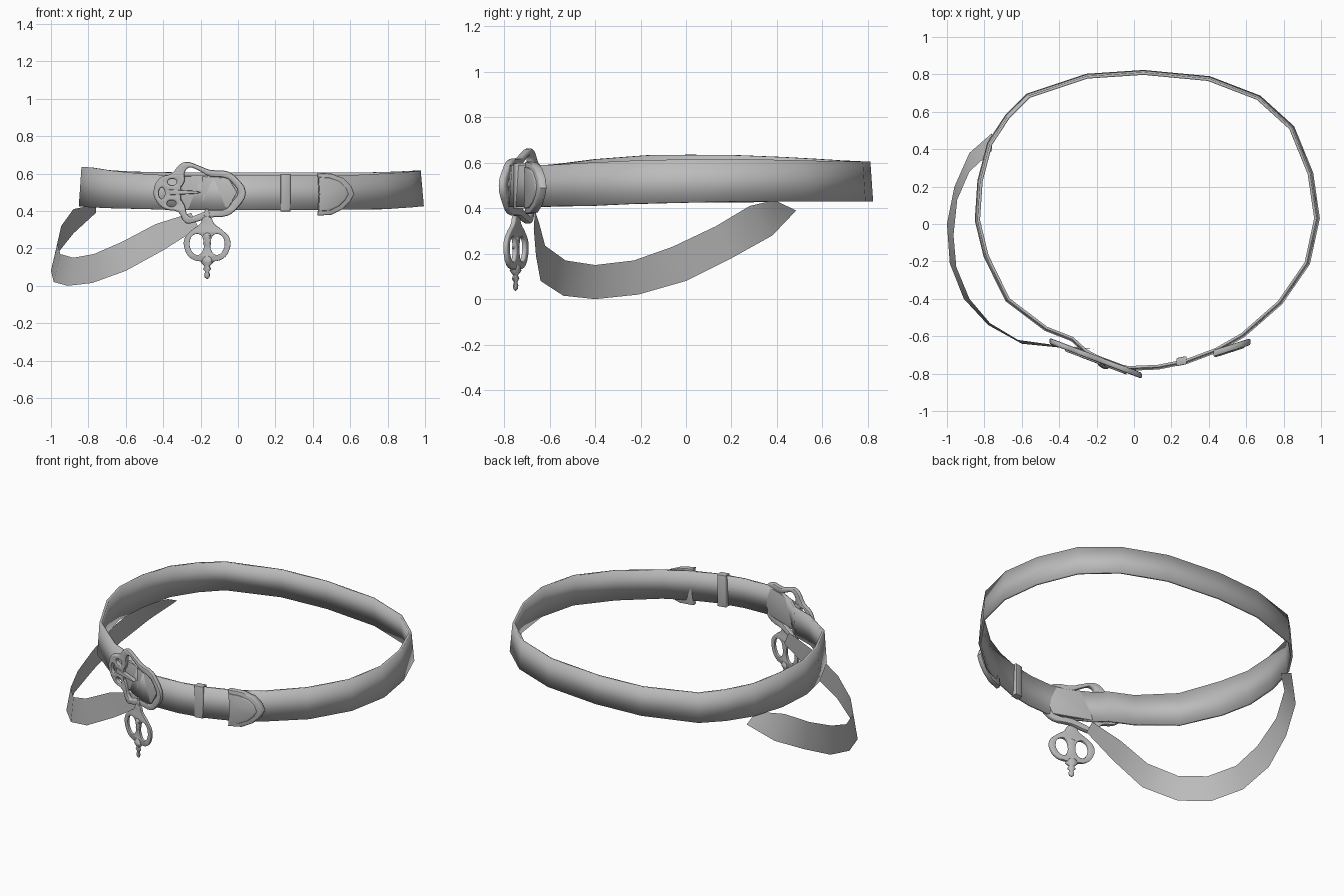
import bpy, bmesh, math
from mathutils import Vector

cube = bpy.data.objects.get("Cube")
if cube:
    bpy.data.objects.remove(cube, do_unlink=True)

GREY = (0.5, 0.5, 0.5, 1)
mat = bpy.data.materials.new("grey")
mat.use_nodes = True
mat.diffuse_color = GREY
bsdf = next(n for n in mat.node_tree.nodes if n.type == 'BSDF_PRINCIPLED')
bsdf.inputs["Base Color"].default_value = GREY


def add_object(name, mesh, angle=40):
    """Link a mesh, give it the material and smooth its soft edges."""
    mesh.materials.clear()
    mesh.materials.append(mat)
    ob = bpy.data.objects.new(name, mesh)
    bpy.context.collection.objects.link(ob)
    bpy.ops.object.select_all(action='DESELECT')
    ob.select_set(True)
    bpy.context.view_layer.objects.active = ob
    bpy.ops.object.shade_smooth_by_angle(angle=math.radians(angle))
    return ob


def ribbon(name, upper, lower, closed=False, thick=0.0):
    """Strip of quads between two edge paths."""
    bm = bmesh.new()
    up = [bm.verts.new(p) for p in upper]
    lo = [bm.verts.new(p) for p in lower]
    n = len(up)
    for i in range(n if closed else n - 1):
        j = (i + 1) % n
        bm.faces.new((lo[i], lo[j], up[j], up[i]))
    me = bpy.data.meshes.new(name)
    bm.to_mesh(me)
    bm.free()
    ob = add_object(name, me, 50)
    if thick:
        mod = ob.modifiers.new("thickness", 'SOLIDIFY')
        mod.thickness = thick
        mod.offset = 0
    return ob


def plate(name, outlines, y_mid, x_mid, slope, half, bevel=0.006, smooth=True):
    """Bevelled plate from x-z outlines (later ones are holes), sheared to follow the belt."""
    cu = bpy.data.curves.new(name + "_outline", 'CURVE')
    cu.dimensions = '2D'
    cu.fill_mode = 'BOTH'
    cu.extrude = half - bevel
    cu.bevel_depth = bevel
    cu.bevel_resolution = 1
    cu.offset = -bevel
    cu.resolution_u = 3
    for pts in outlines:
        if smooth:
            sp = cu.splines.new('BEZIER')
            sp.bezier_points.add(len(pts) - 1)
            for bp, p in zip(sp.bezier_points, pts):
                bp.co = (p[0], p[1], 0)
                bp.handle_left_type = bp.handle_right_type = 'AUTO'
        else:
            sp = cu.splines.new('POLY')
            sp.points.add(len(pts) - 1)
            for sp_pt, p in zip(sp.points, pts):
                sp_pt.co = (p[0], p[1], 0, 1)
        sp.use_cyclic_u = True
    tmp = bpy.data.objects.new(name + "_outline", cu)
    bpy.context.collection.objects.link(tmp)
    deps = bpy.context.evaluated_depsgraph_get()
    me = bpy.data.meshes.new_from_object(tmp.evaluated_get(deps))
    bpy.data.objects.remove(tmp, do_unlink=True)
    bm = bmesh.new()
    bm.from_mesh(me)
    bmesh.ops.remove_doubles(bm, verts=bm.verts, dist=0.0002)
    for v in bm.verts:
        x, z, w = v.co
        v.co = (x, y_mid + slope * (x - x_mid) - w, z)
    bmesh.ops.recalc_face_normals(bm, faces=bm.faces)
    bm.to_mesh(me)
    bm.free()
    me.name = name
    return add_object(name, me)


def ellipse(cx, cz, rx, rz, n=8):
    return [(cx + rx * math.cos(k * math.tau / n), cz + rz * math.sin(k * math.tau / n)) for k in range(n)]


# Belt band: x, y, bottom z, top z
BELT = [
    (-.13, -.75, .405, .59), (-.03, -.772, .405, .59), (.13, -.765, .405, .59), (.28, -.735, .405, .59),
    (.44, -.675, .405, .59), (.58, -.595, .408, .59), (.78, -.42, .41, .60), (.925, -.21, .42, .61),
    (.977, .03, .425, .615), (.942, .27, .43, .615), (.842, .515, .43, .61), (.665, .675, .43, .605),
    (.40, .777, .43, .605), (.05, .81, .43, .605), (-.25, .79, .43, .605), (-.565, .685, .43, .61),
    (-.675, .575, .43, .617), (-.77, .43, .43, .625), (-.822, .23, .425, .633), (-.836, .02, .425, .635),
    (-.79, -.17, .42, .633), (-.675, -.405, .415, .615), (-.47, -.56, .41, .595), (-.33, -.615, .405, .59),
    (-.26, -.68, .405, .59)]
upper = [(x * .993, y * .993, t) for x, y, b, t in BELT]
lower = [(x * 1.01, y * 1.008, b) for x, y, b, t in BELT]
ribbon("belt_band", upper, lower, closed=True, thick=0.014)

# Loose strap hanging at the right hip
ribbon("hanging_strap",
       [(-.25, -.665, .39), (-.44, -.645, .33), (-.62, -.62, .235), (-.77, -.53, .17), (-.88, -.40, .15),
        (-.95, -.23, .17), (-.965, -.06, .23), (-.945, .13, .32), (-.88, .28, .41), (-.76, .39, .435)],
       [(-.21, -.67, .31), (-.40, -.66, .19), (-.60, -.64, .08), (-.78, -.54, .015), (-.91, -.40, 0),
        (-.985, -.21, .02), (-1, 0, .08), (-.96, .2, .18), (-.88, .38, .28), (-.76, .485, .39)])

# Buckle frame with a large opening and three small ones
SLOPE = -.378
frame = [(-.452, .50), (-.42, .575), (-.355, .60), (-.31, .65), (-.275, .663), (-.215, .645), (-.15, .62),
         (-.055, .612), (-.01, .58), (.042, .50), (0, .42), (-.055, .375), (-.15, .365), (-.23, .34),
         (-.28, .335), (-.32, .395), (-.39, .41), (-.435, .45)]
opening = [(-.315, .50), (-.285, .56), (-.285, .605), (-.262, .632), (-.215, .618), (-.15, .585), (-.06, .575),
           (-.03, .55), (0, .50), (-.03, .45), (-.06, .412), (-.15, .405), (-.22, .38), (-.26, .37), (-.285, .43)]
small = [ellipse(-.407, .495, .016, .03), ellipse(-.352, .555, .024, .017), ellipse(-.355, .44, .024, .017)]
plate("buckle_frame", [frame, opening] + small, -.72, -.2, SLOPE, .016, .009)

# Strap end seen inside the buckle
plate("buckle_strap", [[(-.32, .41), (-.32, .585), (-.045, .585), (.01, .50), (-.045, .41)]],
      -.708, -.2, SLOPE, .008, .003, smooth=False)
plate("strap_fold", [[(-.19, .41), (-.19, .585), (-.05, .575), (-.005, .50), (-.05, .42)]],
      -.718, -.2, SLOPE, .008, .003, smooth=False)
# Prong and its crossbar
plate("buckle_prong", [[(-.37, .485), (-.37, .515), (-.22, .507), (-.20, .50), (-.22, .493)]],
      -.73, -.2, SLOPE, .014, .005, smooth=False)
plate("prong_crossbar", [[(-.322, .43), (-.322, .57), (-.305, .57), (-.305, .43)]],
      -.726, -.2, SLOPE, .01, .004, smooth=False)

# Belt keeper and tip
plate("belt_keeper", [[(.228, .398), (.228, .598), (.28, .598), (.28, .398)]],
      -.733, .255, .2, .022, .005, smooth=False)
TIP = [(.425, .375), (.432, .49), (.425, .605), (.50, .60), (.565, .575), (.605, .535),
       (.622, .49), (.60, .45), (.56, .41), (.50, .38)]
plate("belt_tip", [TIP], -.668, .5, .32, .018, .007, smooth=False)
plate("belt_tip_raised_face", [[(.45 + (x - .45) * .82, .49 + (z - .49) * .8) for x, z in TIP]],
      -.676, .5, .32, .016, .007, smooth=False)

# Pendant: pointed ring with two openings
CX = -.165
half_ring = [(.02, .365), (.035, .335), (.085, .295), (.122, .25), (.118, .19), (.085, .145), (.03, .13)]
ring = half_ring + [(-x, z) for x, z in reversed(half_ring)]
half_hole = [(.022, .25), (.04, .275), (.075, .27), (.093, .235), (.085, .19), (.055, .165), (.027, .18)]
rings = [[(CX + s * x, z) for x, z in pts] for s, pts in ((1, ring), (1, half_hole), (-1, half_hole))]
plate("pendant_ring", rings, -.748, CX, SLOPE, .01, .004)

# Pendant hanger joining it to the buckle
plate("pendant_hanger", [[(CX - .02, .34), (CX - .012, .41), (CX + .008, .41), (CX + .02, .34)]],
      -.745, CX, SLOPE, .008, .003, smooth=False)

# Pendant finial: turned profile of (radius, z), flattened front to back
PROFILE = [(0, .035), (.013, .045), (.016, .06), (.010, .075), (.022, .09), (.014, .105), (.034, .125),
           (.028, .145), (.012, .16), (.012, .21), (.022, .225), (.015, .245), (.026, .27), (0, .295)]
bm = bmesh.new()
N = 8
rows = [[bm.verts.new((CX + r * math.cos(k * math.tau / N),
                       -.75 + SLOPE * r * math.cos(k * math.tau / N) + .7 * r * math.sin(k * math.tau / N), z))
         for k in range(N)] for r, z in PROFILE]
for a, b in zip(rows, rows[1:]):
    for k in range(N):
        j = (k + 1) % N
        bm.faces.new((a[k], a[j], b[j], b[k]))
bmesh.ops.remove_doubles(bm, verts=bm.verts, dist=0.0005)
bmesh.ops.recalc_face_normals(bm, faces=bm.faces)
me = bpy.data.meshes.new("pendant_finial")
bm.to_mesh(me)
bm.free()
add_object("pendant_finial", me, 50)
